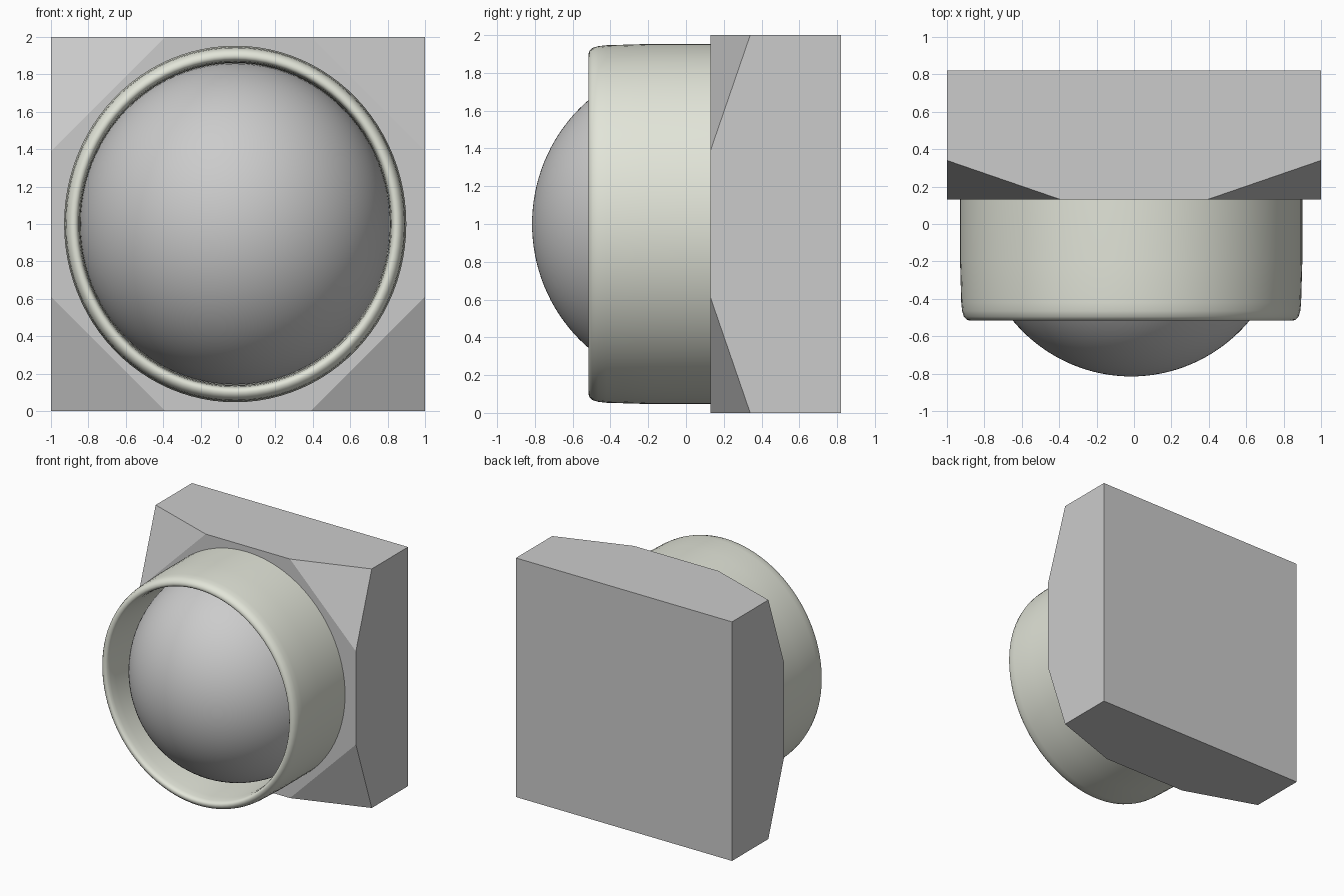
import bpy, bmesh
from math import sin, cos, pi

if "Cube" in bpy.data.objects:
    bpy.data.objects.remove(bpy.data.objects["Cube"])

CX, CZ = -0.015, 1.0      # lamp axis
FRONT, BACK = 0.13, 0.82  # block depth


def finish(name, bm, smooth=None):
    bmesh.ops.recalc_face_normals(bm, faces=bm.faces[:])
    mesh = bpy.data.meshes.new(name)
    bm.to_mesh(mesh)
    bm.free()
    ob = bpy.data.objects.new(name, mesh)
    bpy.context.collection.objects.link(ob)
    if smooth:
        bpy.ops.object.select_all(action='DESELECT')
        ob.select_set(True)
        bpy.context.view_layer.objects.active = ob
        bpy.ops.object.shade_smooth_by_angle(angle=smooth)
    return ob


def lathe(name, profile, rx, rz, closed, n=96):
    """Turn (radius, y) points about the y axis, with oval scaling."""
    bm = bmesh.new()
    rings = []
    for r, y in profile:
        if r == 0:
            rings.append([bm.verts.new((CX, y, CZ))] * n)
        else:
            rings.append([bm.verts.new((CX + rx * r * cos(2 * pi * i / n), y,
                                        CZ + rz * r * sin(2 * pi * i / n)))
                          for i in range(n)])
    pairs = list(zip(rings, rings[1:]))
    if closed:
        pairs.append((rings[-1], rings[0]))
    for a, b in pairs:
        for i in range(n):
            j = (i + 1) % n
            bm.faces.new(list(dict.fromkeys((a[i], a[j], b[j], b[i]))))
    return finish(name, bm, 0.7)


# Square block with four sliced front corners
bm = bmesh.new()
for sx in (-1, 1):
    for sz in (-1, 1):
        for x, y, z in ((1, BACK, 1), (1, 0.34, 1), (0.39, FRONT, 1), (1, FRONT, 0.39)):
            bm.verts.new((sx * x, y, CZ + sz * z))
bmesh.ops.convex_hull(bm, input=bm.verts[:])
bmesh.ops.dissolve_limit(bm, angle_limit=0.02, verts=bm.verts[:], edges=bm.edges[:])
finish("mounting_block", bm)

# Slightly tapered oval collar with a rounded lip
collar = lathe("collar", [
    (1.0, FRONT + 0.02), (1.0, -0.2), (0.993, -0.42), (0.988, -0.465),
    (0.978, -0.495), (0.962, -0.511), (0.945, -0.517), (0.93, -0.514),
    (0.92, -0.503), (0.914, -0.48), (0.908, -0.42), (0.904, -0.2),
    (0.90, FRONT + 0.02)], 0.915, 0.953, True)
mat = bpy.data.materials.new("pale_enamel")
mat.diffuse_color = (0.76, 0.78, 0.69, 1)
mat.use_nodes = True
mat.node_tree.nodes["Principled BSDF"].inputs["Base Color"].default_value = mat.diffuse_color
collar.data.materials.append(mat)

# Domed lens seated inside the collar
steps = 32
dome = [(sin(pi / 2 * i / steps), 0.03 - 0.845 * cos(pi / 2 * i / steps))
        for i in range(1, steps + 1)]
lathe("dome_lens", [(0, -0.815)] + dome + [(1, FRONT + 0.02)], 0.83, 0.86, False)
